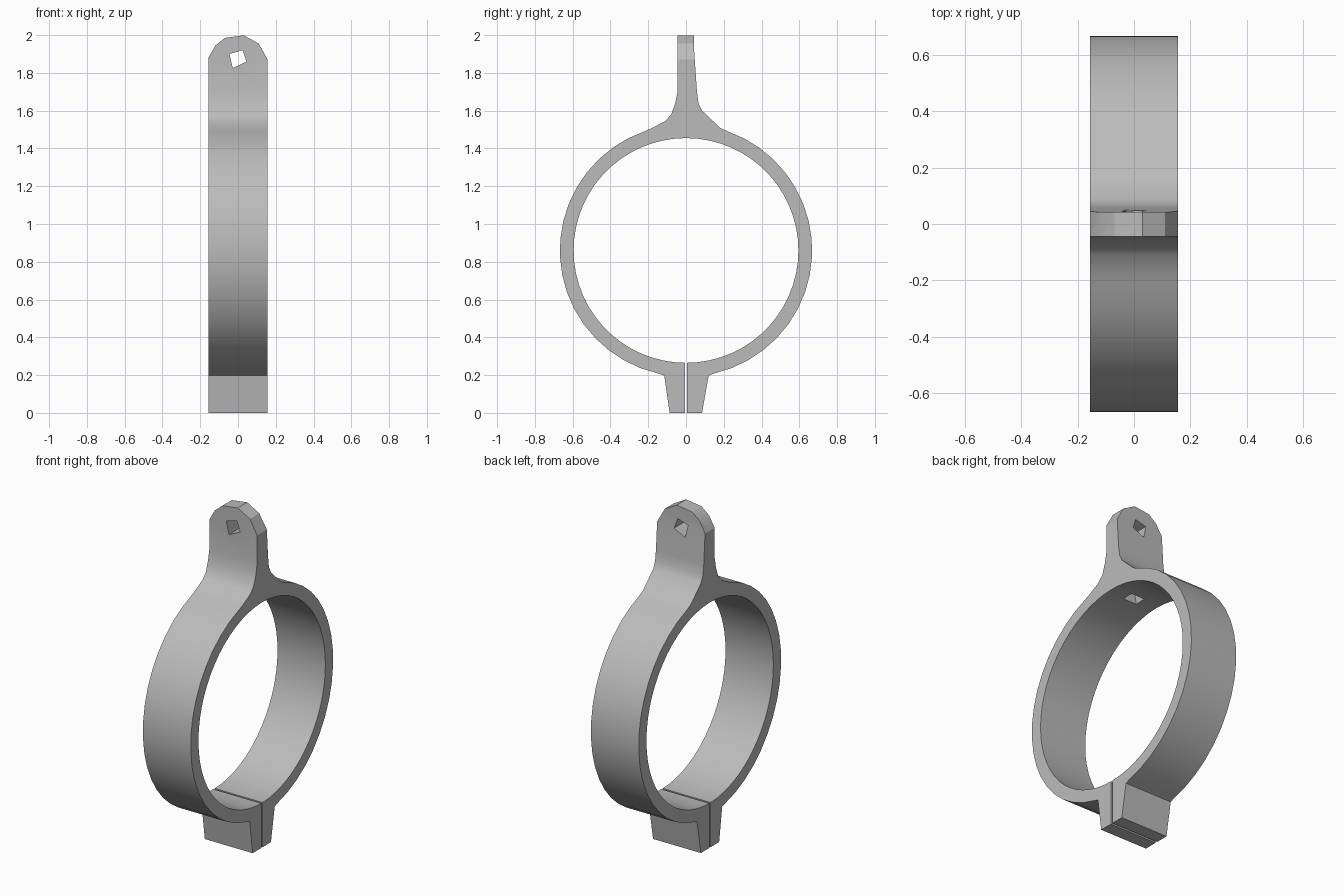
import bpy, bmesh, math

cube = bpy.data.objects.get("Cube")
if cube:
    bpy.data.objects.remove(cube, do_unlink=True)

HALF_W = 0.157
CENTRE_Z = 0.86
OUTER_R = 0.668
INNER_R = 0.595

steel = bpy.data.materials.new("plain grey")
steel.use_nodes = True
grey = (0.5, 0.5, 0.5, 1)
steel.diffuse_color = grey
steel.node_tree.nodes["Principled BSDF"].inputs["Base Color"].default_value = grey


def prism(name, points, axis, low, high):
    """Extrude a closed (horizontal, z) outline along x or y."""
    bm = bmesh.new()
    place = (lambda h, z: (low, h, z)) if axis == "x" else (lambda h, z: (h, low, z))
    face = bm.faces.new([bm.verts.new(place(h, z)) for h, z in points])
    moved = bmesh.ops.extrude_face_region(bm, geom=[face])["geom"]
    shift = (high - low, 0, 0) if axis == "x" else (0, high - low, 0)
    bmesh.ops.translate(bm, vec=shift, verts=[v for v in moved if isinstance(v, bmesh.types.BMVert)])
    bmesh.ops.recalc_face_normals(bm, faces=bm.faces)
    mesh = bpy.data.meshes.new(name)
    bm.to_mesh(mesh)
    bm.free()
    mesh.materials.append(steel)
    obj = bpy.data.objects.new(name, mesh)
    bpy.context.collection.objects.link(obj)
    return obj


def arc(radius, start, end, count):
    """Points on the ring, with angles in degrees measured from +y toward +z."""
    angles = [math.radians(start + (end - start) * i / (count - 1)) for i in range(count)]
    return [(radius * math.cos(a), CENTRE_Z + radius * math.sin(a)) for a in angles]


def box_outline(half, bottom, top):
    return [(-half, bottom), (half, bottom), (half, top), (-half, top)]


# Side outline: ring with a flared mounting tab above and clamp lugs below
tab = [(0.18, 1.51), (0.085, 1.60), (0.066, 1.64), (0.058, 1.70), (0.043, 1.92), (0.043, 2.0),
       (-0.045, 2.0), (-0.045, 1.70), (-0.057, 1.64), (-0.078, 1.58), (-0.11, 1.545), (-0.18, 1.508)]
lugs = [(-0.115, 0.198), (-0.087, 0), (0.085, 0), (0.12, 0.198)]
outline = tab + arc(OUTER_R, 109, 257, 19) + lugs + arc(OUTER_R, -77, 71, 19)
clamp = prism("clamp_ring", outline, "x", -HALF_W, HALF_W)

# Cutters: bore, clamp slit, tab eyelet, blind socket and rounded tab end
bore = prism("bore_cutter", arc(INNER_R, 0, 354, 60), "x", -1, 1)
slit = prism("slit_cutter", box_outline(0.006, -0.1, 0.5), "x", -1, 1)
eyelet = prism("eyelet_cutter", [(-0.045, 1.90), (0.024, 1.92), (0.045, 1.86), (-0.028, 1.825)], "y", -1, 1)
socket = prism("socket_cutter", [(-0.045, 1.40), (0.045, 1.40), (0.045, 1.46), (0.025, 1.53), (-0.03, 1.53), (-0.045, 1.46)],
               "y", -0.035, 0.035)
tab_shape = [(-0.2, -0.1), (0.2, -0.1), (0.2, 1.8), (HALF_W, 1.87), (0.11, 1.955), (0.03, 1.999),
             (-0.07, 1.985), (-0.12, 1.945), (-HALF_W, 1.88), (-0.2, 1.8)]
tab_end = prism("tab_end_cutter", tab_shape, "y", -1, 1)

for cutter in (bore, slit, eyelet, socket, tab_end):
    cutter.hide_render = True
    mod = clamp.modifiers.new(cutter.name, "BOOLEAN")
    mod.operation = "INTERSECT" if cutter is tab_end else "DIFFERENCE"
    mod.solver = "EXACT"
    mod.object = cutter
    bpy.context.view_layer.objects.active = clamp
    bpy.ops.object.modifier_apply(modifier=mod.name)
    bpy.data.objects.remove(cutter, do_unlink=True)

# Smooth the bands while keeping the rims crisp
bpy.ops.object.select_all(action="DESELECT")
clamp.select_set(True)
bpy.context.view_layer.objects.active = clamp
bpy.ops.object.shade_smooth_by_angle(angle=math.radians(25))
